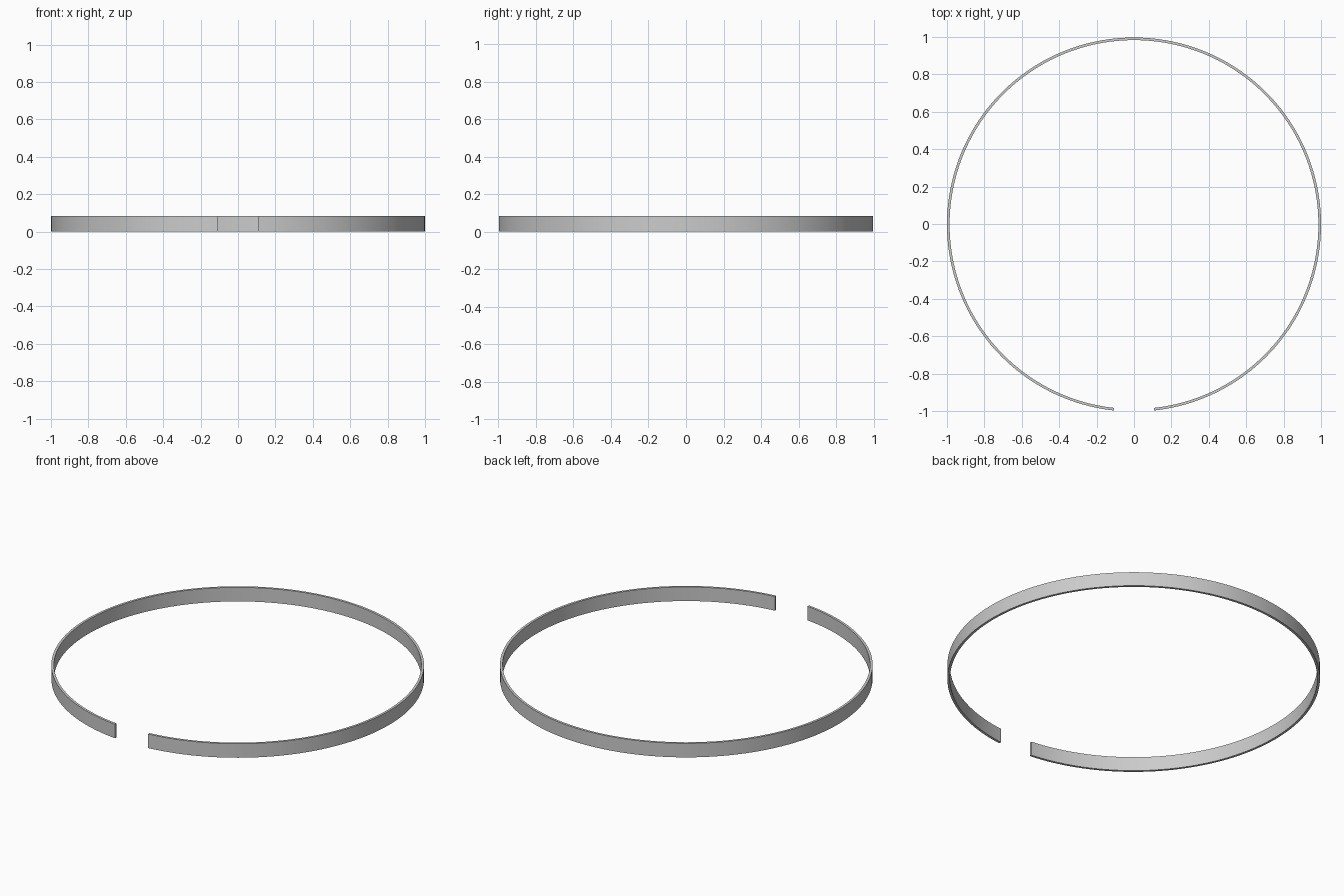
import bpy, bmesh, math

if "Cube" in bpy.data.objects:
    bpy.data.objects.remove(bpy.data.objects["Cube"])

R_OUT, R_IN, HEIGHT = 1.0, 0.986, 0.083
HALF_GAP = math.radians(6.2)      # opening faces the front (-y)
SEGMENTS = 180
Y_SHIFT = -(1 - math.cos(HALF_GAP)) / 2   # keeps the open ring centred

# Split ring: rectangular section swept around, with capped ends
bm = bmesh.new()
section = [(R_IN, 0), (R_OUT, 0), (R_OUT, HEIGHT), (R_IN, HEIGHT)]
rings = []
for i in range(SEGMENTS + 1):
    a = -math.pi / 2 + HALF_GAP + (2 * math.pi - 2 * HALF_GAP) * i / SEGMENTS
    rings.append([bm.verts.new((r * math.cos(a), r * math.sin(a) + Y_SHIFT, z))
                  for r, z in section])
for a, b in zip(rings, rings[1:]):
    for k in range(4):
        n = (k + 1) % 4
        bm.faces.new((a[k], a[n], b[n], b[k]))
bm.faces.new(rings[0])
bm.faces.new(rings[-1][::-1])
bmesh.ops.recalc_face_normals(bm, faces=bm.faces)

mesh = bpy.data.meshes.new("split_ring")
bm.to_mesh(mesh)
bm.free()
ring = bpy.data.objects.new("split_ring", mesh)
bpy.context.collection.objects.link(ring)

# Smooth walls, sharp rims
bpy.context.view_layer.objects.active = ring
ring.select_set(True)
bpy.ops.object.shade_smooth_by_angle(angle=math.radians(30))
